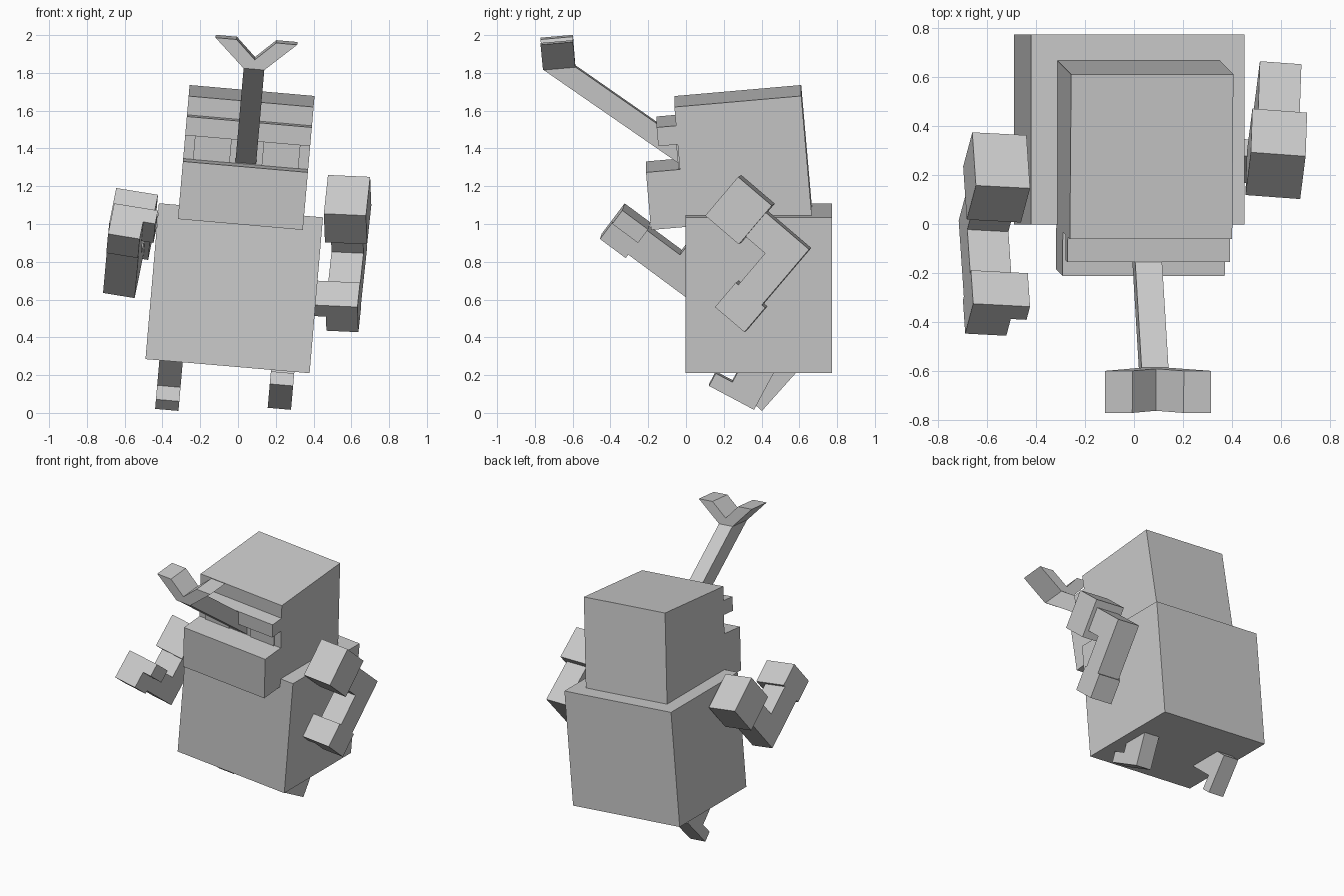
import bpy
from math import radians
from mathutils import Matrix, Vector

if "Cube" in bpy.data.objects:
    bpy.data.objects.remove(bpy.data.objects["Cube"], do_unlink=True)

grey = bpy.data.materials.new("plain grey")
grey.use_nodes = True
grey.diffuse_color = (0.6, 0.6, 0.6, 1)
grey.node_tree.nodes["Principled BSDF"].inputs["Base Color"].default_value = (0.6, 0.6, 0.6, 1)


def frame(origin, pitch=0, roll=0, yaw=0):
    """Placement of a body part: pitch first, then roll, then yaw, in degrees."""
    return (Matrix.Translation(origin) @ Matrix.Rotation(radians(yaw), 4, "Z")
            @ Matrix.Rotation(radians(roll), 4, "Y") @ Matrix.Rotation(radians(pitch), 4, "X"))


def prism(name, place, profile, sweep):
    """Extrude a closed flat profile of 3D points along a vector."""
    n = len(profile)
    verts = [Vector(p) for p in profile]
    verts += [v + Vector(sweep) for v in verts]
    faces = [tuple(range(n)), tuple(reversed(range(n, 2 * n)))]
    faces += [(i, i + n, (i + 1) % n + n, (i + 1) % n) for i in range(n)]
    mesh = bpy.data.meshes.new(name)
    mesh.from_pydata(verts, [], faces)
    # flip the mesh if the profile wound the other way
    normal = (verts[1] - verts[0]).cross(verts[2] - verts[1])
    if normal.dot(Vector(sweep)) > 0:
        mesh.flip_normals()
    mesh.materials.append(grey)
    obj = bpy.data.objects.new(name, mesh)
    obj.matrix_world = place
    bpy.context.collection.objects.link(obj)
    return obj


def box(name, place, x, y, z):
    """Box from its (low, high) ranges in the part's own frame."""
    (x0, x1), (y0, y1), (z0, z1) = sorted(x), y, z
    prism(name, place, [(x0, y0, z0), (x1, y0, z0), (x1, y1, z0), (x0, y1, z0)], (0, 0, z1 - z0))


# Body
body = frame((-0.02, 0.385, 0.66), roll=4.9)
box("body", body, (-0.436, 0.436), (-0.388, 0.388), (-0.414, 0.414))

# Head: skull, jaw and upper lip, measured from the lower front edge of the jaw
head = frame((0.0125, -0.185, 0.9975), pitch=5, roll=5)
wide = (-0.332, 0.332)
box("skull", head, wide, (0.18, 0.854), (0, 0.64))
box("jaw", head, wide, (0, 0.18), (0, 0.307))
box("upper_lip", head, wide, (0.077, 0.18), (0.44, 0.54))
for label, side in (("left", 1), ("right", -1)):
    box(label + "_eye", head, (side * 0.085, side * 0.28), (0.172, 0.18), (0.307, 0.44))

# Tongue with a forked tip
prism("tongue", head, [(-0.055, 0.18, 0.311), (-0.055, -0.496, 0.873),
                       (-0.055, -0.325, 0.873), (-0.055, 0.18, 0.45)], (0.11, 0, 0))
half = [(0.055, 0.872), (0.217, 1.021), (0.105, 1.021)]
outline = half + [(0, 0.922)] + [(-x, z) for x, z in reversed(half)]
prism("tongue_fork", head, [(x, -0.498, z) for x, z in outline], (0, 0.172, 0))


# Arms: the same bent limb on both sides, swung to different angles
def arm(label, side, place):
    box(label + "_shoulder", place, (-0.112, 0.112), (-0.117, 0.117), (-0.135, 0.135))
    limb = (-0.085, 0.085)
    box(label + "_upper_arm", place, limb, (0.117, 0.253), (-0.083, 0.084))
    box(label + "_forearm", place, limb, (0.253, 0.417), (-0.303, 0.084))
    box(label + "_hand", place, limb, (0.235, 0.44), (-0.473, -0.303))
    box(label + "_thumb", place, (-side * 0.085, -side * 0.15), (0.235, 0.325), (-0.473, -0.303))


arm("left", 1, frame((0.58, 0.286, 1.076), pitch=-40.5, roll=2.6, yaw=-4.2))
arm("right", -1, frame((-0.56, 0.19, 1.0), pitch=-127, roll=9.2, yaw=-3))


# Legs: a thin foot under a thick shin, measured from the tip of the toe
def leg(label, place):
    box(label + "_foot", place, (-0.062, 0.062), (0, 0.27), (0, 0.076))
    box(label + "_shin", place, (-0.062, 0.062), (0.1, 0.27), (0.076, 0.36))


leg("left", frame((0.23, 0.122, 0.148), pitch=-28, roll=5))
leg("right", frame((-0.377, 0.402, 0.016), pitch=48.3, roll=5))
